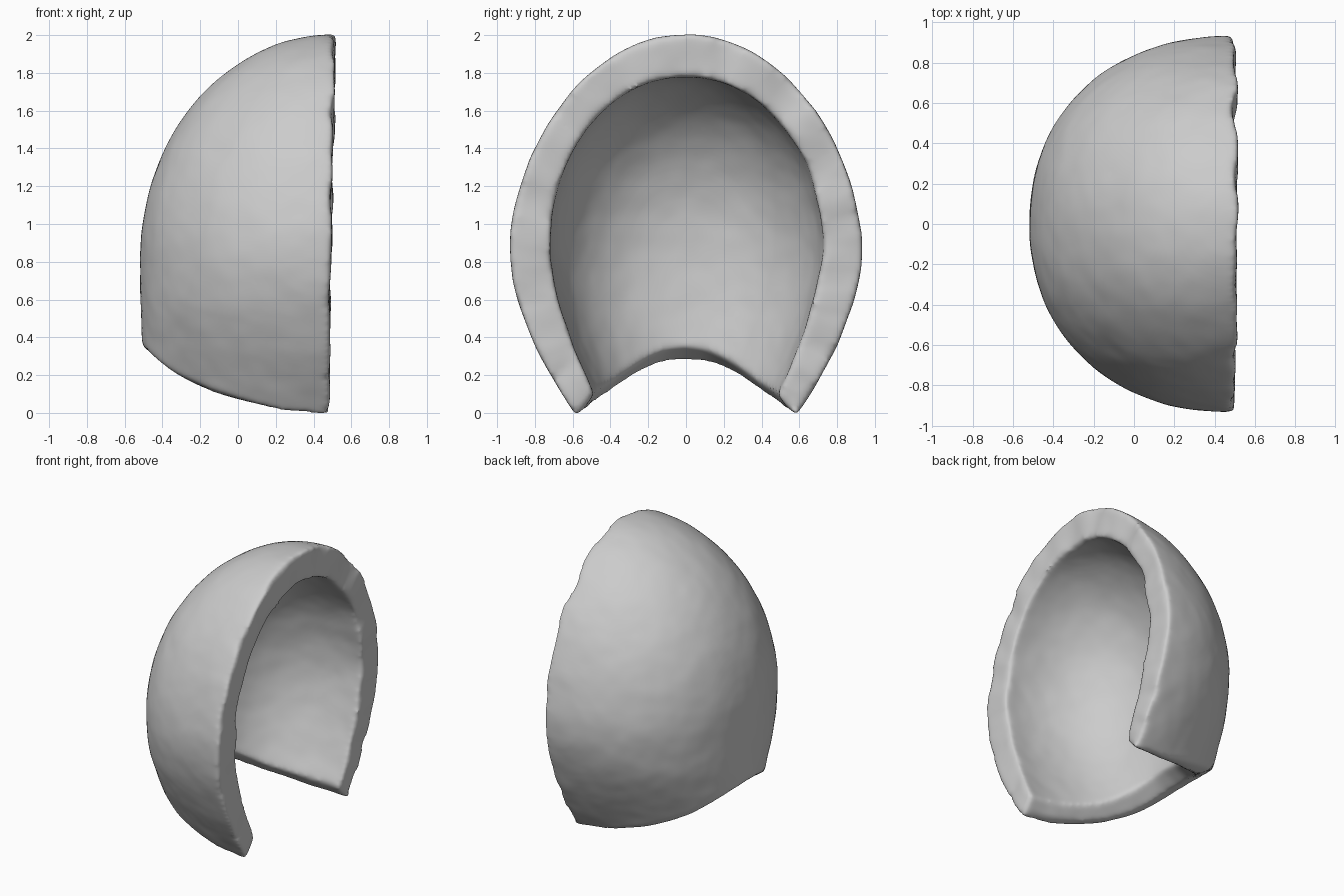
import bpy, bmesh
from math import sin, cos, pi, degrees
from mathutils import Vector, noise

if "Cube" in bpy.data.objects:
    bpy.data.objects.remove(bpy.data.objects["Cube"])

ROWS, COLS = 48, 64

# lower edge height against angle from the middle of the back (degrees)
ANGLES = [0, 10, 20, 34, 45, 60, 72, 90]
LOW_OUT = [.355, .34, .295, .205, .145, .075, .02, -.018]
LOW_IN = [.35, .338, .295, .225, .175, .135, .115, .095]


def interp(xs, ys, x):
    for i in range(len(xs) - 1):
        if x <= xs[i + 1] + 1e-6:
            f = (x - xs[i]) / (xs[i + 1] - xs[i])
            return ys[i] + (ys[i + 1] - ys[i]) * f
    return ys[-1]


def shell_point(inner, a, t):
    """Point of the outer or inner skin: a = angle round the back, t = bottom to top."""
    top, width, depth = (1.78, .72, .78) if inner else (2.005, .935, 1.01)
    w_power, d_power = (2.15, 2.3) if inner else (1.8, 2.0)
    low = interp(ANGLES, LOW_IN if inner else LOW_OUT, abs(degrees(a)))
    z = low + (top - low) * sin(t * pi / 2)
    if z > .85:
        u = (z - .85) / (top - .85)
        w = width * max(0, 1 - u ** w_power) ** .5
        d = depth * max(0, 1 - u ** d_power) ** .5
    else:
        drop = .85 - z
        w = width - (.36 * drop ** 1.5 if inner else .45 * drop ** 1.7)
        d = depth - (.12 if inner else .05) * drop ** 1.5
    # plan is slightly fuller than an ellipse, tucked in near the bottom
    n = 2.28 if inner else 2.17
    n -= .3 * min(1, max(0, (.55 - z) / .4))
    c, s = abs(cos(a)), sin(a)
    k = (c ** n + abs(s) ** n) ** (-1 / n)
    p = Vector((.478 + .017 * z - d * c * k, w * s * k, z))
    # hand-cut unevenness along the rim
    rim = abs(s) ** 30
    p.x += rim * .025 * noise.noise(p * 6 + Vector((9 * inner, 3, 1)))
    p.y += rim * t * (1 - t) * .04 * noise.noise(p * 5 + Vector((4, 9 * inner, 7)))
    return p


# closed shell: outer skin, inner skin, rim and lower edge
bm = bmesh.new()
angles = [-pi / 2 + pi * c / COLS for c in range(COLS + 1)]
out, inn = [[[bm.verts.new(shell_point(inner, a, r / ROWS)) for a in angles]
             for r in range(ROWS + 1)] for inner in (0, 1)]
# middle of the lower edge sags between the skins
sag = [bm.verts.new((o.co + i.co) / 2 - Vector((0, 0, .07 * max(0, cos(a)) ** .5)))
       for o, i, a in zip(out[0], inn[0], angles)]
for r in range(ROWS):
    for c in range(COLS):
        bm.faces.new((out[r][c], out[r + 1][c], out[r + 1][c + 1], out[r][c + 1]))
        bm.faces.new((inn[r][c], inn[r][c + 1], inn[r + 1][c + 1], inn[r + 1][c]))
    for c in (0, COLS):
        foot = (sag[c],) if r == 0 else ()
        bm.faces.new((out[r][c], out[r + 1][c], inn[r + 1][c], inn[r][c]) + foot)
for c in range(COLS):
    bm.faces.new((out[0][c], out[0][c + 1], sag[c + 1], sag[c]))
    bm.faces.new((sag[c], sag[c + 1], inn[0][c + 1], inn[0][c]))
bmesh.ops.remove_doubles(bm, verts=bm.verts, dist=.0005)
bmesh.ops.recalc_face_normals(bm, faces=bm.faces)
mesh = bpy.data.meshes.new("half_shell")
bm.to_mesh(mesh)
bm.free()
shell = bpy.data.objects.new("half_shell", mesh)
bpy.context.collection.objects.link(shell)

# soft rounded edges
remesh = shell.modifiers.new("remesh", 'REMESH')
remesh.mode = 'VOXEL'
remesh.voxel_size = .016
remesh.use_smooth_shade = True
soft = shell.modifiers.new("soft", 'SMOOTH')
soft.factor = .5
soft.iterations = 14

# faint surface lumps
lumps = bpy.data.textures.new("lumps", 'CLOUDS')
lumps.noise_scale = .2
lumps.noise_depth = 1
disp = shell.modifiers.new("lumps", 'DISPLACE')
disp.texture = lumps
disp.strength = .008
disp.mid_level = .5
